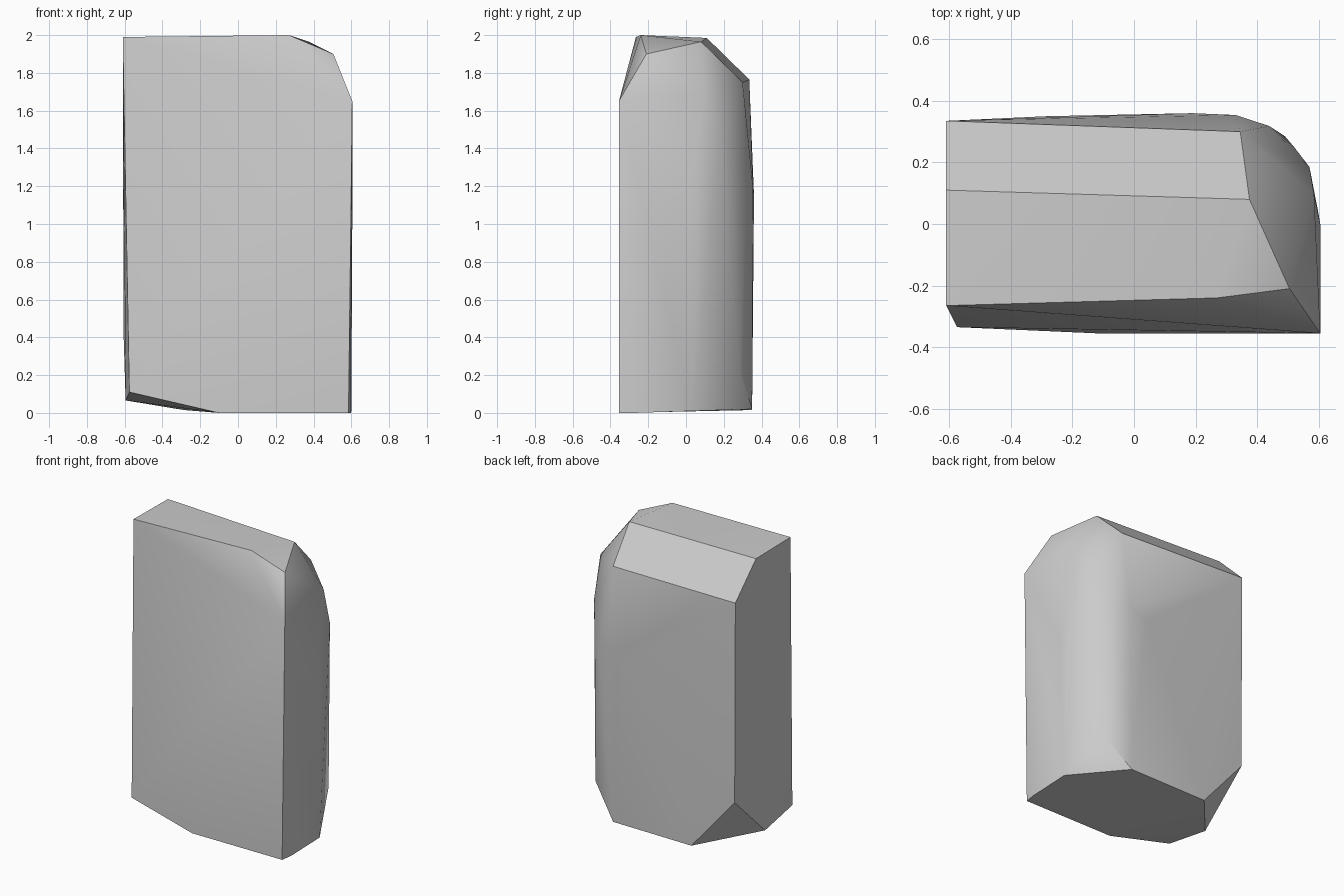
import bpy
import bmesh
import math

# Remove the default cube only
default_cube = bpy.data.objects.get("Cube")
if default_cube is not None:
    bpy.data.objects.remove(default_cube, do_unlink=True)

# Plain stone material
stone = bpy.data.materials.new("stone_grey")
stone.use_nodes = True
stone_colour = (0.6, 0.6, 0.6, 1)
stone.diffuse_color = stone_colour
shader = next(n for n in stone.node_tree.nodes if n.type == "BSDF_PRINCIPLED")
shader.inputs["Base Color"].default_value = stone_colour

# Flat left side: front top, ridge, back chamfer, back foot, lower foot, front foot
left_side = [
    (-.61, -.265, 1.99), (-.61, .11, 1.985), (-.61, .335, 1.765),
    (-.605, .335, .39), (-.595, -.01, .066), (-.575, -.335, .11),
]
# Top rim on the right, with the chipped front corner
top_rim = [
    (.27, -.24, 2), (.375, .08, 1.965), (.345, .3, 1.75),
    (.505, -.21, 1.9), (.605, -.355, 1.65),
]
# Rounded back right edge
rounded_edge = [
    (.585, .095, 1.69), (.57, .185, 1.42), (.52, .25, 1.2),
    (.44, .318, 1.2), (.33, .354, 1.2), (.19, .36, 1.15),
    (.605, 0, 1), (.49, .285, .23),
]
# Worn base outline and the chip above its front right corner
base_rim = [
    (-.285, .35, .015), (.31, .35, .02), (.6, .03, .01),
    (.597, -.275, 0), (.585, -.356, 0), (-.1, -.356, 0),
    (.565, -.36, .63),
]


def add_faceted_stone(name, points, material, sharp_angle):
    """Wrap a tight faceted skin around a few corner points."""
    bm = bmesh.new()
    for point in points:
        bm.verts.new(point)
    hull = bmesh.ops.convex_hull(bm, input=bm.verts[:])
    unused = {v for v in hull["geom_interior"] + hull["geom_unused"]
              if isinstance(v, bmesh.types.BMVert) and v.is_valid}
    loose = [v for v in bm.verts if v in unused or not v.link_faces]
    bmesh.ops.delete(bm, geom=loose, context="VERTS")
    # Merge the triangles that share one flat facet
    bmesh.ops.dissolve_limit(bm, angle_limit=math.radians(1),
                             verts=bm.verts[:], edges=bm.edges[:])
    bmesh.ops.recalc_face_normals(bm, faces=bm.faces[:])
    mesh = bpy.data.meshes.new(name)
    bm.to_mesh(mesh)
    bm.free()
    mesh.materials.append(material)
    obj = bpy.data.objects.new(name, mesh)
    bpy.context.collection.objects.link(obj)

    # Soft shading on the worn edges, crisp shading on the cut ones
    bpy.ops.object.select_all(action="DESELECT")
    obj.select_set(True)
    bpy.context.view_layer.objects.active = obj
    bpy.ops.object.shade_smooth_by_angle(angle=math.radians(sharp_angle))
    return obj


add_faceted_stone("stone_slab", left_side + top_rim + rounded_edge + base_rim,
                  stone, 30)
